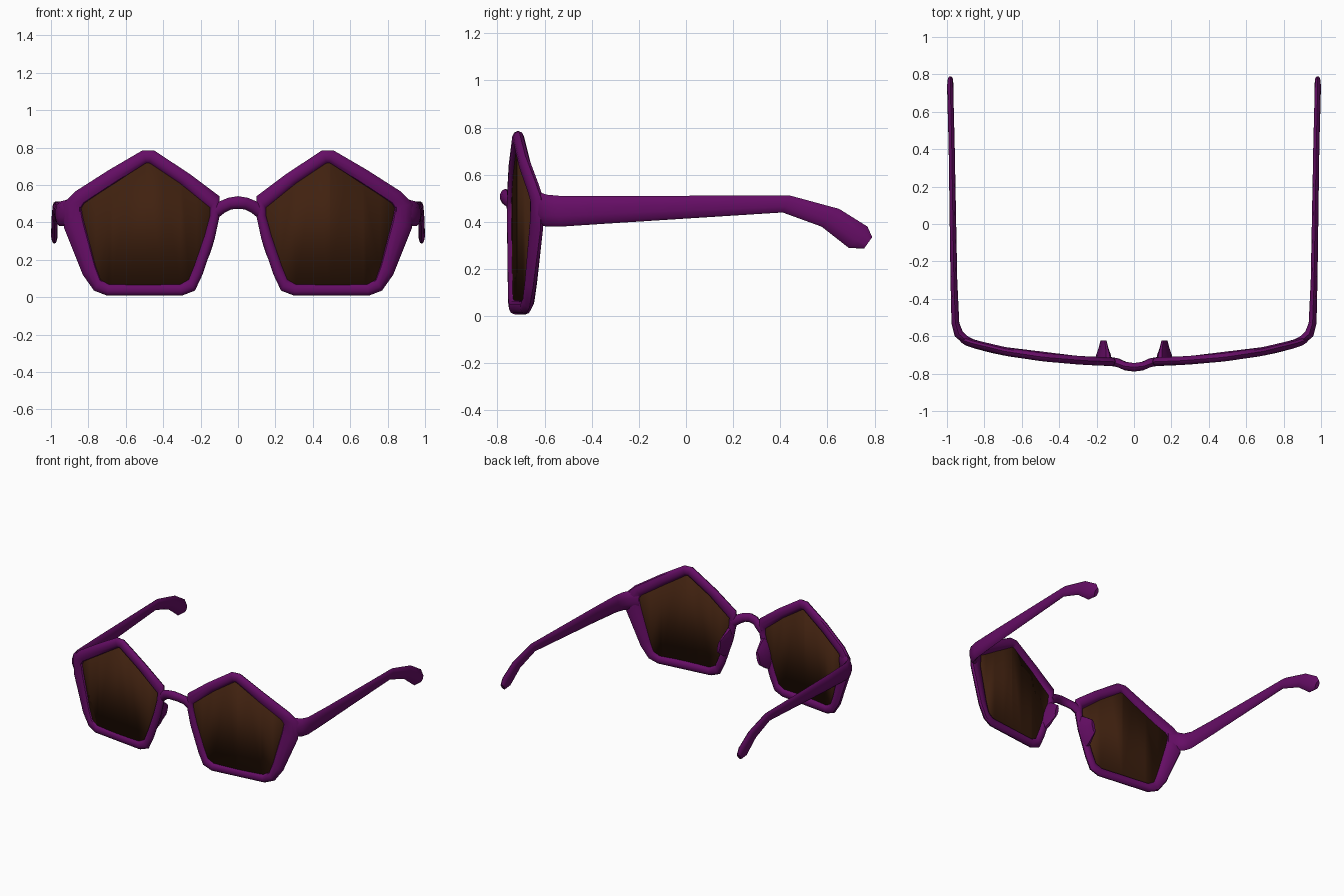
import bpy, bmesh, math
from mathutils import Vector as V

if "Cube" in bpy.data.objects:
    bpy.data.objects.remove(bpy.data.objects["Cube"])


def material(name, rgb):
    m = bpy.data.materials.new(name)
    m.diffuse_color = (*rgb, 1)
    m.use_nodes = True
    m.node_tree.nodes["Principled BSDF"].inputs["Base Color"].default_value = m.diffuse_color
    return m


PURPLE = material("purple_frame", (0.13, 0.004, 0.13))
BROWN = material("brown_lens", (0.052, 0.0155, 0.005))


def finish(name, bm, mat, mirror=True):
    bmesh.ops.recalc_face_normals(bm, faces=bm.faces)
    me = bpy.data.meshes.new(name)
    bm.to_mesh(me)
    bm.free()
    me.materials.append(mat)
    ob = bpy.data.objects.new(name, me)
    bpy.context.collection.objects.link(ob)
    bpy.ops.object.select_all(action='DESELECT')
    ob.select_set(True)
    bpy.context.view_layer.objects.active = ob
    bpy.ops.object.shade_smooth_by_angle(angle=math.radians(40))
    if mirror:
        mod = ob.modifiers.new("mirror", 'MIRROR')
        mod.use_mirror_merge = False
    return ob


def sweep(name, sections, closed=False, mirror=True, sides=10):
    """Skin elliptical sections (centre, half axis u, half axis v)."""
    bm = bmesh.new()
    rings = []
    for c, u, v in sections:
        ring = []
        for i in range(sides):
            a = math.tau * i / sides
            ring.append(bm.verts.new(c + u * math.cos(a) + v * math.sin(a)))
        rings.append(ring)
    n = len(rings)
    for k in range(n if closed else n - 1):
        a, b = rings[k], rings[(k + 1) % n]
        for i in range(sides):
            j = (i + 1) % sides
            bm.faces.new((a[i], a[j], b[j], b[i]))
    if not closed:
        bm.faces.new(rings[0])
        bm.faces.new(rings[-1])
    return finish(name, bm, PURPLE, mirror)


def front_y(x):
    """Wrap curve of the front, seen from above."""
    return -0.738 + 0.11 * x ** 2 + 0.04 * x ** 6


# Pentagon rim: outer x, z and inner x, z
outline = [
    (.45, .785, .475, .715), (.51, .785, .49, .715), (.69, .68, .66, .605),
    (.87, .565, .82, .50), (.935, .50, .835, .475), (.93, .37, .822, .41),
    (.83, .12, .76, .17), (.77, .035, .735, .095), (.70, .008, .69, .07),
    (.30, .008, .31, .07), (.23, .035, .265, .095), (.19, .12, .235, .17),
    (.125, .31, .18, .33), (.095, .45, .153, .43), (.10, .54, .15, .475),
    (.26, .66, .31, .605)]
rim = []
for ox, oz, ix, iz in outline:
    o, i = V((ox, front_y(ox), oz)), V((ix, front_y(ix), iz))
    rim.append(((o + i) / 2, (o - i) / 2, V((0, 0.024, 0))))
sweep("rim", rim, closed=True)

# Lens: filled inner outline, sliced and bent along the wrap curve
bm = bmesh.new()
verts = []
for ox, oz, ix, iz in outline:
    verts.append(bm.verts.new((ix + (ox - ix) * .2, 0, iz + (oz - iz) * .2)))
bm.faces.new(verts)
for k in range(1, 8):
    bmesh.ops.bisect_plane(bm, geom=bm.verts[:] + bm.edges[:] + bm.faces[:],
                           plane_co=(.13 + k * .09, 0, 0), plane_no=(1, 0, 0))
for v in bm.verts:
    v.co.y = front_y(v.co.x)
lens = finish("lens", bm, BROWN)
sol = lens.modifiers.new("thickness", 'SOLIDIFY')
sol.thickness, sol.offset = 0.01, 0

# Temple arm: x, top y, top z, bottom y, bottom z, half thickness
stations = [
    (.84, -.645, .53, -.645, .40, .018), (.90, -.620, .525, -.620, .385, .024),
    (.937, -.588, .515, -.588, .38, .026), (.955, -.53, .51, -.53, .38, .022),
    (.963, -.30, .51, -.30, .395, .019), (.975, .44, .512, .41, .44, .017),
    (.980, .65, .455, .575, .38, .017), (.982, .77, .38, .69, .29, .018),
    (.982, .79, .335, .755, .286, .014)]
mids = [V((s[0], (s[1] + s[3]) / 2, (s[2] + s[4]) / 2)) for s in stations]
arm = []
for k, (x, ty, tz, by, bz, t) in enumerate(stations):
    tangent = mids[min(k + 1, len(mids) - 1)] - mids[max(k - 1, 0)]
    up = V((0, ty - by, tz - bz)) / 2
    arm.append((mids[k], up, tangent.cross(up).normalized() * t))
sweep("temple_arm", arm)

# Arched bridge
half = [(.125, -.735, .455, .036), (.085, -.742, .482, .033),
        (.045, -.760, .500, .032), (0, -.766, .506, .034)]
path = half + [(-x, y, z, r) for x, y, z, r in half[-2::-1]]
bridge = []
for k, (x, y, z, r) in enumerate(path):
    a, b = path[max(k - 1, 0)], path[min(k + 1, len(path) - 1)]
    d = V((b[0] - a[0], 0, b[2] - a[2])).normalized()
    bridge.append((V((x, y, z)), V((-d.z, 0, d.x)) * r, V((0, .024, 0))))
sweep("bridge", bridge, mirror=False)

# Nose pads: wedges tapering backwards from the inner rim
pad = [(-.725, .034, .12), (-.70, .032, .11), (-.665, .02, .085), (-.622, .012, .05)]
along = V((.22, 0, -.97))
across = V((.97, 0, .22))
sweep("nose_pad", [(V((.163, y, .30)), across * w, along * h) for y, w, h in pad])
